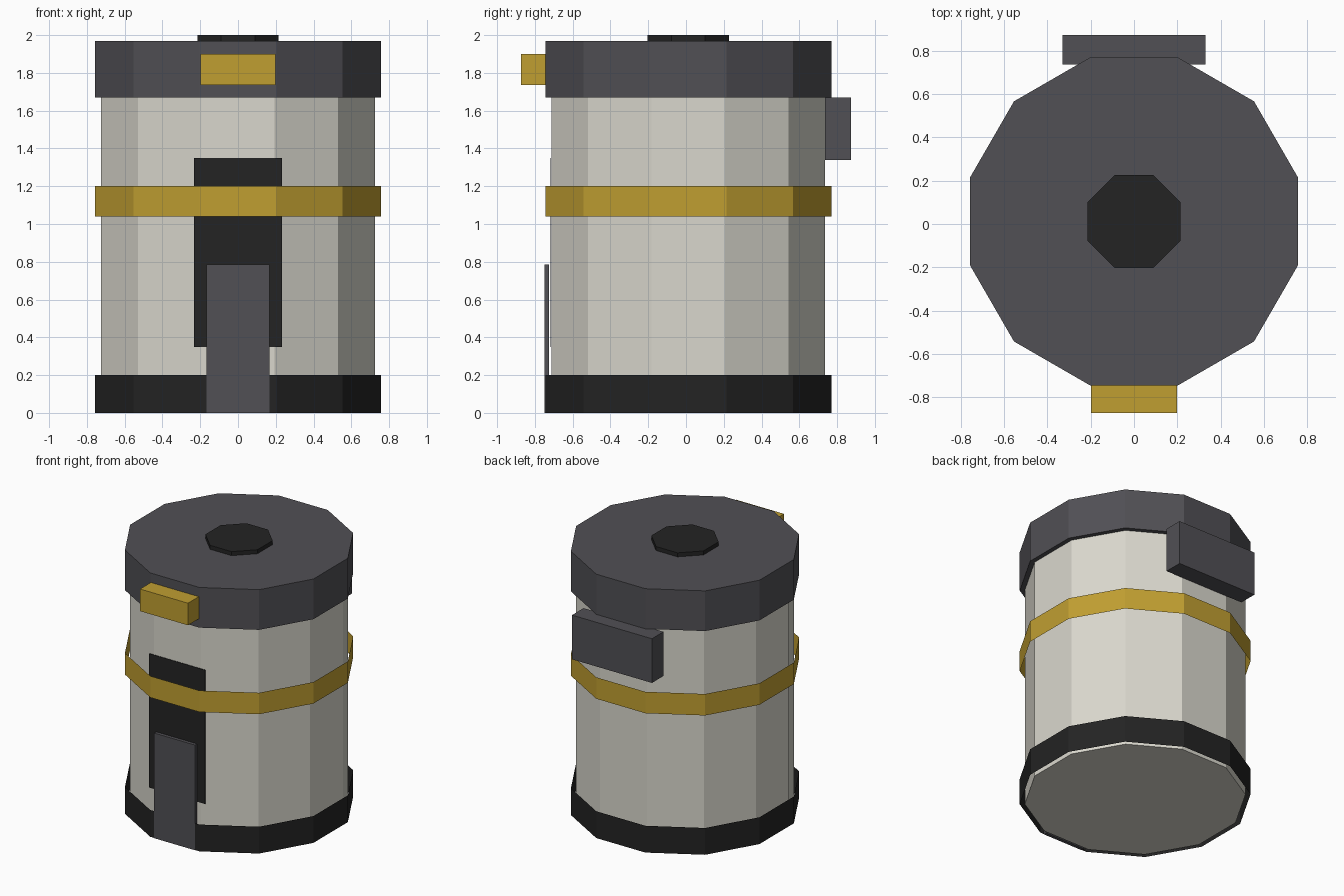
import bpy
import math

if "Cube" in bpy.data.objects:
    bpy.data.objects.remove(bpy.data.objects["Cube"], do_unlink=True)

AXIS_Y = 0.012   # the drum sits slightly behind the origin


def material(name, rgb):
    mat = bpy.data.materials.new(name)
    mat.use_nodes = True
    colour = (*rgb, 1)
    mat.diffuse_color = colour
    mat.node_tree.nodes["Principled BSDF"].inputs["Base Color"].default_value = colour
    return mat


cream = material("cream", (0.70, 0.685, 0.615))
gold = material("gold", (0.53, 0.345, 0.031))
slate = material("slate grey", (0.082, 0.08, 0.09))
black = material("soft black", (0.017, 0.017, 0.017))


def finish(name, mat):
    obj = bpy.context.object
    obj.name = obj.data.name = name
    obj.data.materials.append(mat)
    bpy.ops.object.transform_apply(location=False, rotation=True, scale=True)
    return obj


def drum(name, mat, sides, apothem, z0, z1, fill="NGON"):
    """Upright prism with flats facing the axes; fill NOTHING makes an open hoop."""
    bpy.ops.mesh.primitive_cylinder_add(
        vertices=sides, radius=apothem / math.cos(math.pi / sides), depth=z1 - z0,
        end_fill_type=fill, location=(0, AXIS_Y, (z0 + z1) / 2),
        rotation=(0, 0, math.pi / sides))
    return finish(name, mat)


def block(name, mat, half_width, y0, y1, z0, z1):
    bpy.ops.mesh.primitive_cube_add(size=1, location=(0, (y0 + y1) / 2, (z0 + z1) / 2))
    bpy.context.object.scale = (2 * half_width, y1 - y0, z1 - z0)
    return finish(name, mat)


# Body, lid and knob
drum("body", cream, 12, 0.724, 0, 1.7)
drum("lid", slate, 12, 0.757, 1.67, 1.97)
drum("lid_knob", black, 8, 0.215, 1.95, 2.0)

# Open hoops standing just off the body
drum("base_hoop", black, 12, 0.757, 0, 0.2, "NOTHING")
drum("middle_hoop", gold, 12, 0.757, 1.04, 1.2, "NOTHING")

# Front latch, rear hinge block and front panels
block("front_latch", gold, 0.198, -0.873, -0.74, 1.735, 1.9)
block("rear_hinge", slate, 0.33, 0.737, 0.873, 1.34, 1.67)
block("front_panel", black, 0.232, -0.718, -0.714, 0.35, 1.35)
block("front_strip", slate, 0.168, -0.748, -0.724, 0, 0.785)
